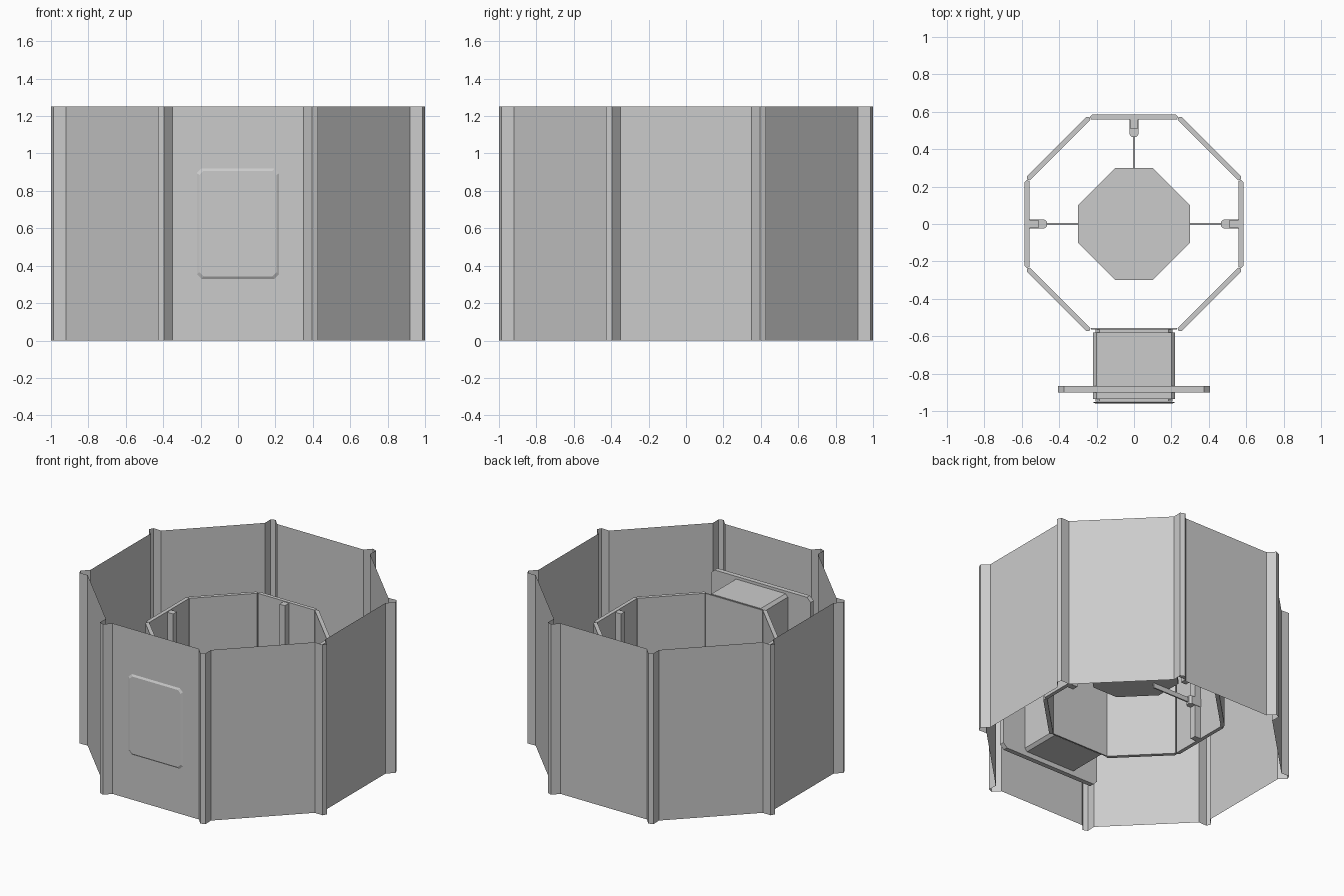
import bpy, bmesh
from math import pi, cos, sin

if "Cube" in bpy.data.objects:
    bpy.data.objects.remove(bpy.data.objects["Cube"])


def add_mesh(name, verts, faces, fix=True):
    bm = bmesh.new()
    vs = [bm.verts.new(v) for v in verts]
    for f in faces:
        bm.faces.new([vs[i] for i in f])
    if fix:
        bmesh.ops.recalc_face_normals(bm, faces=bm.faces[:])
    me = bpy.data.meshes.new(name)
    bm.to_mesh(me)
    bm.free()
    ob = bpy.data.objects.new(name, me)
    bpy.context.collection.objects.link(ob)
    return ob


def turn(p, a):
    return (p[0] * cos(a) - p[1] * sin(a), p[0] * sin(a) + p[1] * cos(a))


def prism(name, outline, z0, z1, angle=0, caps=True):
    """Upright prism over an xy outline; without caps it is an open sheet."""
    pts = [turn(p, angle) for p in outline]
    n = len(pts)
    verts = [(x, y, z) for z in (z0, z1) for x, y in pts]
    faces = [(i, (i + 1) % n, n + (i + 1) % n, n + i) for i in range(n)]
    if caps:
        faces += [tuple(range(n))[::-1], tuple(range(n, 2 * n))]
    return add_mesh(name, verts, faces, fix=caps)


def chamfered(hw, z0, z1, c):
    """Rectangle outline in xz with cut corners."""
    return [(-hw + c, z0), (hw - c, z0), (hw, z0 + c), (hw, z1 - c),
            (hw - c, z1), (-hw + c, z1), (-hw, z1 - c), (-hw, z0 + c)]


def loft(name, rings, back=True):
    """Skin a list of (y, xz outline) sections, running from front to back."""
    n = len(rings[0][1])
    verts = [(x, y, z) for y, ol in rings for x, z in ol]
    faces = [tuple(range(n))]
    for k in range(len(rings) - 1):
        a, b = k * n, (k + 1) * n
        faces += [(a + i, b + i, b + (i + 1) % n, a + (i + 1) % n) for i in range(n)]
    if back:
        faces.append(tuple(range((len(rings) - 1) * n, len(rings) * n))[::-1])
    return add_mesh(name, verts, faces, fix=back)


# outer wall: thin folded sheet, eight panels with a raised rib at each corner
side = [(-0.395, -1.0), (-0.35, -0.952), (0.35, -0.952), (0.395, -1.0)]
prism("outer_wall", [turn(p, k * pi / 4) for k in range(8) for p in side],
      0, 1.25, caps=False)

# door: shallow raised plate on the front panel
loft("door_plate", [(-0.960, chamfered(0.207, 0.343, 0.907, 0.022)),
                    (-0.952, chamfered(0.22, 0.33, 0.92, 0.025))], back=False)

# tunnel from the door to the inner chamber, with its flange
body, neck = chamfered(0.22, 0.32, 0.92, 0.02), chamfered(0.205, 0.335, 0.905, 0.02)
loft("entry_tunnel", [(-0.95, neck), (-0.935, neck), (-0.935, body),
                      (-0.58, body), (-0.58, neck), (-0.56, neck)])
loft("tunnel_flange", [(-0.90, chamfered(0.405, 0.285, 0.94, 0.03)),
                       (-0.865, chamfered(0.405, 0.285, 0.94, 0.03))])

# inner chamber: seven thick panels and a thin one facing the tunnel
slab = [(-0.235, -0.572), (-0.225, -0.585), (0.225, -0.585),
        (0.235, -0.572), (0.228, -0.558), (-0.228, -0.558)]
for k in range(1, 8):
    prism(f"inner_panel_{k}", slab, 0.31, 0.925, k * pi / 4)
prism("inner_front_panel", [(-0.23, -0.565), (0.23, -0.565),
                            (0.23, -0.555), (-0.23, -0.555)], 0.31, 0.925)

# central table: square plate with cut corners
prism("table_top", [(-0.1, -0.3), (0.1, -0.3), (0.3, -0.1), (0.3, 0.1),
                    (0.1, 0.3), (-0.1, 0.3), (-0.3, 0.1), (-0.3, -0.1)], 0.6, 0.63)

# three wall posts with carriages and arms carrying the table
for k, label in enumerate(("right", "back", "left")):
    a = k * pi / 2
    prism(f"{label}_post", [(0.51, -0.022), (0.558, -0.022),
                            (0.558, 0.022), (0.51, 0.022)], 0.31, 0.92, a)
    prism(f"{label}_carriage", [(0.465, -0.012), (0.48, -0.025), (0.558, -0.025),
                                (0.558, 0.025), (0.48, 0.025), (0.465, 0.012)],
          0.55, 0.61, a)
    prism(f"{label}_arm", [(0.17, -0.005), (0.50, -0.005),
                           (0.50, 0.005), (0.17, 0.005)], 0.565, 0.6, a)
